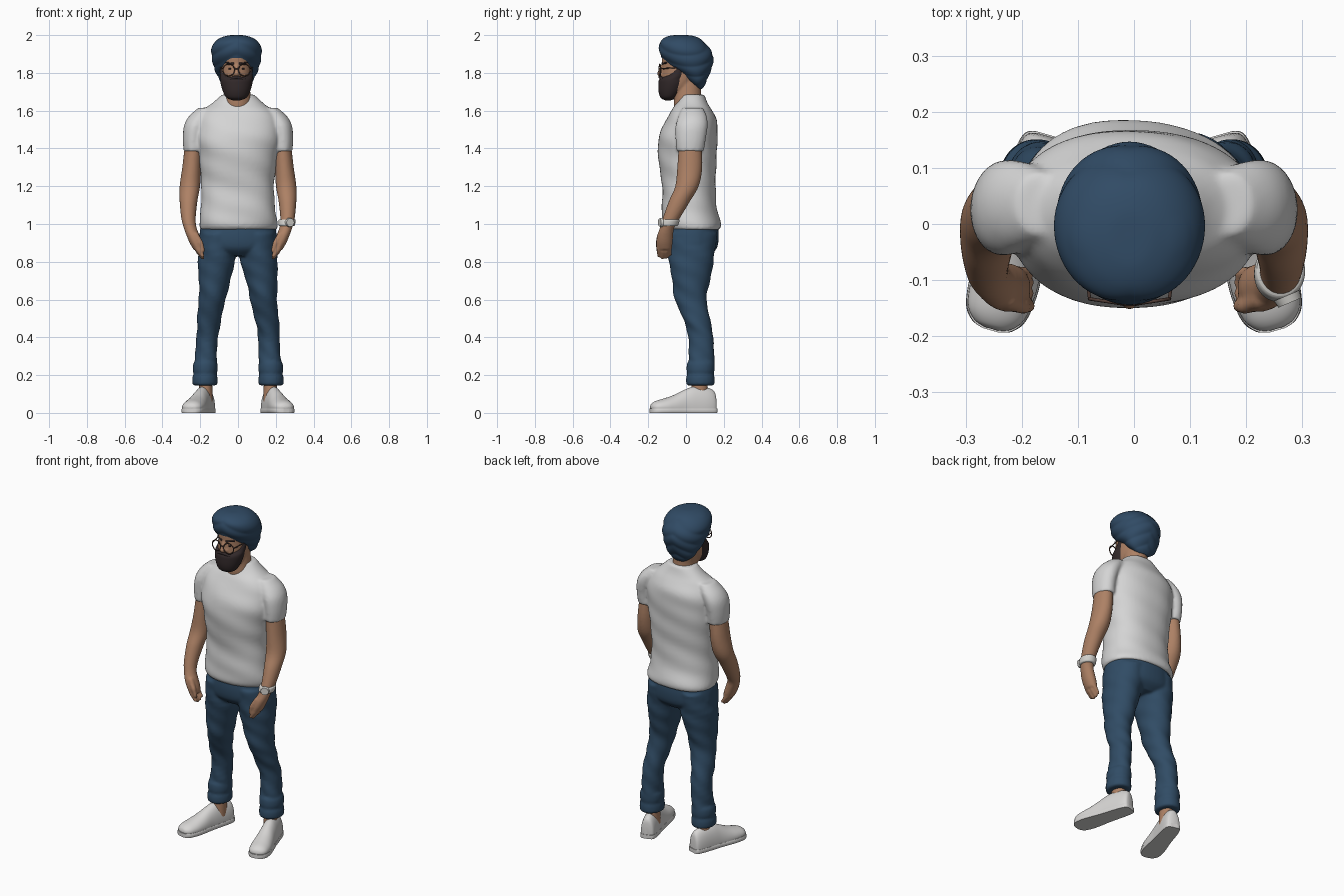
import bpy, bmesh, math
from mathutils import Vector, Matrix

if "Cube" in bpy.data.objects:
    bpy.data.objects.remove(bpy.data.objects["Cube"])

def material(name, r, g, b):
    m = bpy.data.materials.new(name)
    m.diffuse_color = (r, g, b, 1)
    m.use_nodes = True
    m.node_tree.nodes["Principled BSDF"].inputs["Base Color"].default_value = m.diffuse_color
    return m

WHITE = material("light_grey_cotton", .66, .66, .66)
SHOE = material("shoe_white", .68, .67, .66)
DENIM = material("denim_blue", .03, .072, .13)
CLOTH = material("turban_blue", .03, .07, .13)
SKIN = material("tan_skin", .42, .22, .13)
HAIR = material("dark_brown_hair", .032, .022, .023)
FRAME = material("brown_frames", .08, .045, .035)
STEEL = material("pale_metal", .66, .65, .62)

def spline(secs, steps):
    """Catmull-Rom through the cross-sections."""
    out = []
    for i in range(len(secs) - 1):
        p = [secs[max(0, min(len(secs) - 1, i + k))] for k in (-1, 0, 1, 2)]
        for j in range(steps):
            t = j / steps
            out.append([.5 * (2*b + (c-a)*t + (2*a-5*b+4*c-d)*t*t + (3*b-a-3*c+d)*t**3)
                        for a, b, c, d in zip(*p)])
    return out + [list(secs[-1])]

def loft(bm, secs, side=1, n=40, steps=5, power=2.0, warp=None):
    """Sections are (cx, cy, z, rx, ry); side=-1 mirrors in x."""
    rings = []
    for cx, cy, z, rx, ry in spline(secs, steps):
        ring = []
        for k in range(n):
            a = math.tau * k / n
            c, s = math.cos(a), math.sin(a)
            v = Vector((side * (cx + max(rx, .002) * math.copysign(abs(c) ** (2/power), c)),
                        cy + max(ry, .002) * math.copysign(abs(s) ** (2/power), s), z))
            if warp:
                v = warp(v, Vector((side * c, s, 0)))
            ring.append(bm.verts.new(v))
        rings.append(ring)
    for a, b in zip(rings, rings[1:]):
        for k in range(n):
            bm.faces.new((a[k], a[(k+1) % n], b[(k+1) % n], b[k]))
    bm.faces.new(rings[0][::-1])
    bm.faces.new(rings[-1])

def ball(bm, p, r, scale=(1, 1, 1)):
    bmesh.ops.create_uvsphere(bm, u_segments=16, v_segments=10, radius=r,
                              matrix=Matrix.Translation(p) @ Matrix.Diagonal((*scale, 1)))

def limb(bm, p, q, r1, r2):
    """Round-ended tube between two points."""
    p, q = Vector(p), Vector(q)
    d = q - p
    rot = d.to_track_quat('Z', 'Y').to_matrix().to_4x4()
    bmesh.ops.create_cone(bm, cap_ends=True, segments=14, radius1=r1, radius2=r2, depth=d.length,
                          matrix=Matrix.Translation((p + q) / 2) @ rot)
    ball(bm, p, r1)
    ball(bm, q, r2)

def finish(bm, name, mat, voxel=0, smooth=3, angle=50):
    bmesh.ops.recalc_face_normals(bm, faces=bm.faces)
    me = bpy.data.meshes.new(name)
    bm.to_mesh(me)
    bm.free()
    me.materials.append(mat)
    ob = bpy.data.objects.new(name, me)
    bpy.context.collection.objects.link(ob)
    for f in me.polygons:
        f.use_smooth = True
    if voxel:
        r = ob.modifiers.new("blend", 'REMESH')
        r.mode, r.voxel_size, r.use_smooth_shade = 'VOXEL', voxel, True
        s = ob.modifiers.new("soften", 'SMOOTH')
        s.iterations, s.factor = smooth, .5
    else:
        bpy.context.view_layer.objects.active = ob
        ob.select_set(True)
        bpy.ops.object.shade_smooth_by_angle(angle=math.radians(angle))
        ob.select_set(False)
    return ob

def creases(amp, freq):
    return lambda v, d: v + d * amp * math.sin(freq * v.z + 3 * math.atan2(d.y, d.x)) * math.sin(17 * v.z)

# T-shirt: torso blended with both sleeves
bm = bmesh.new()
loft(bm, [(0, .035, .97, .203, .145), (0, .028, 1.0, .207, .157), (0, .016, 1.08, .197, .146),
          (0, .015, 1.2, .192, .141), (0, .01, 1.33, .205, .153), (0, .01, 1.45, .222, .156),
          (0, .025, 1.54, .215, .138), (0, .028, 1.6, .185, .108), (0, .033, 1.64, .135, .082),
          (0, .036, 1.685, .085, .06)], n=56, power=2.25, warp=creases(.004, 30))
for s in (1, -1):
    loft(bm, [(.235, .022, 1.385, .053, .073), (.238, .025, 1.45, .054, .08),
              (.226, .03, 1.52, .06, .085), (.2, .035, 1.57, .06, .075),
              (.165, .035, 1.615, .045, .055)], s)
finish(bm, "tshirt", WHITE, .009, 5)

# Jeans: hips blended with legs
bm = bmesh.new()
loft(bm, [(0, .03, .83, .1, .09), (0, .03, .87, .195, .132), (0, .03, .93, .205, .143),
          (0, .03, 1.0, .195, .138)], n=48, power=2.2)
for s in (1, -1):
    loft(bm, [(.1, .03, .95, .1, .135), (.113, .028, .8, .098, .118), (.125, .026, .7, .083, .1),
              (.136, .026, .6, .071, .084), (.152, .054, .5, .064, .071), (.163, .08, .4, .057, .066),
              (.17, .08, .27, .058, .068), (.175, .078, .16, .058, .068)], s, warp=creases(.004, 45))
    # rolled cuffs with a fold
    loft(bm, [(.175, .076, .145, .058, .068), (.175, .076, .155, .066, .075), (.175, .076, .19, .066, .075),
              (.174, .077, .205, .061, .07), (.174, .077, .225, .066, .074), (.173, .078, .26, .064, .073),
              (.172, .079, .275, .054, .064)], s)
finish(bm, "jeans", DENIM, .008, 3)

for s, label in ((1, "left"), (-1, "right")):
    # Arm with hand and curled fingers
    bm = bmesh.new()
    loft(bm, [(.235, .022, 1.43, .045, .06), (.245, .02, 1.3, .05, .066), (.255, .005, 1.2, .054, .062),
              (.262, -.035, 1.12, .047, .056), (.262, -.078, 1.03, .038, .045),
              (.253, -.1, .98, .034, .038), (.238, -.11, .94, .035, .042),
              (.222, -.114, .9, .034, .043), (.21, -.114, .865, .026, .038)], s)
    for y, drop in ((-.143, .01), (-.124, 0), (-.104, .003), (-.087, .016)):
        limb(bm, (s * .226, y, .9), (s * .212, y, .855 + drop), .014, .013)
        limb(bm, (s * .212, y, .855 + drop), (s * .187, y, .822 + drop), .013, .01)
    limb(bm, (s * .225, -.135, .94), (s * .198, -.147, .9), .018, .014)
    limb(bm, (s * .198, -.147, .9), (s * .186, -.146, .86), .014, .011)
    finish(bm, label + "_arm", SKIN, .006, 3)

    # Ankle
    bm = bmesh.new()
    loft(bm, [(.17, .07, .06, .036, .045), (.172, .072, .2, .034, .042)], s)
    finish(bm, label + "_ankle", SKIN)

    # Shoe upper and sole, lofted heel to toe and turned outwards
    place = Matrix.Translation((s * .203, -.008, 0)) @ Matrix.Rotation(s * math.radians(16), 4, 'Z')
    profile = [(-.172, .018, .07), (-.162, .037, .115), (-.12, .046, .135), (-.05, .049, .138),
               (0, .051, .122), (.06, .057, .094), (.11, .059, .077), (.155, .052, .064),
               (.178, .034, .05), (.186, .012, .035)]
    def upper(v, d):
        return place @ Vector((v.x, -v.z, max(v.y, .004)))
    def slab(v, d):
        return place @ Vector((v.x, -v.z, min(max(v.y, 0), .024)))
    bm = bmesh.new()
    loft(bm, [(0, .03, t, w, h - .03) for t, w, h in profile], s, warp=upper)
    finish(bm, label + "_shoe", SHOE)
    bm = bmesh.new()
    loft(bm, [(0, .012, t * 1.015, w + .003, .05) for t, w, h in profile], s, warp=slab)
    finish(bm, label + "_sole", SHOE, angle=35)

# Wristwatch
bm = bmesh.new()
loft(bm, [(.258, -.09, .99, .04, .045), (.258, -.09, .996, .044, .049),
          (.26, -.084, 1.018, .045, .05), (.26, -.082, 1.025, .041, .046)])
bmesh.ops.create_cone(bm, cap_ends=True, segments=24, radius1=.025, radius2=.022, depth=.014,
                      matrix=Matrix.Translation((.275, -.134, 1.008)) @ Matrix.Rotation(.4, 4, 'Z')
                      @ Matrix.Rotation(math.pi / 2, 4, 'X'))
finish(bm, "wristwatch", STEEL)

# Neck, head and nose
X = -.008
bm = bmesh.new()
loft(bm, [(0, .012, 1.58, .07, .07), (0, .01, 1.64, .072, .075), (0, .008, 1.69, .066, .072),
          (X, .005, 1.76, .066, .075), (X, .01, 1.82, .06, .07)])
loft(bm, [(X, -.06, 1.67, .04, .05), (X, -.045, 1.72, .069, .082), (X, -.03, 1.78, .079, .1),
          (X, -.025, 1.84, .081, .102), (X, -.02, 1.9, .08, .106), (X, -.01, 1.95, .06, .08)])
limb(bm, (X, -.126, 1.835), (X, -.137, 1.797), .009, .016)
for s in (1, -1):
    ball(bm, (X + s * .014, -.13, 1.792), .01)
finish(bm, "head", SKIN, .006, 2)

# Beard tapering up into sideburns
bm = bmesh.new()
loft(bm, [(X, -.095, 1.655, .02, .016), (X, -.092, 1.668, .052, .042), (X, -.082, 1.7, .071, .063),
          (X, -.072, 1.74, .083, .074), (X, -.066, 1.768, .086, .074), (X, -.047, 1.79, .086, .06),
          (X, -.025, 1.84, .086, .03)])
for s in (1, -1):
    limb(bm, (X, -.137, 1.777), (X + s * .04, -.125, 1.766), .009, .008)
finish(bm, "beard", HAIR)

# Eyebrows and eyes
bm = bmesh.new()
for s in (1, -1):
    limb(bm, (X + s * .018, -.125, 1.85), (X + s * .056, -.104, 1.853), .006, .004)
    ball(bm, (X + s * .034, -.117, 1.822), .007, (1.3, .8, .7))
finish(bm, "brows_and_eyes", HAIR)

# Turban with wrapped pleats rising to a peak over the forehead
def pleats(v, d):
    return v + d * .005 * (abs(math.sin((v.z + .55 * abs(v.x - X)) * 48)) - .5)
bm = bmesh.new()
loft(bm, [(X, .068, 1.715, .03, .015), (X, .064, 1.735, .066, .034), (X, .056, 1.765, .09, .056),
          (X, .042, 1.8, .108, .084), (X, .022, 1.84, .122, .118), (X, .008, 1.88, .13, .136),
          (X, -.005, 1.92, .132, .136), (X, -.02, 1.96, .119, .118), (X, -.024, 1.985, .088, .09),
          (X, -.026, 1.998, .045, .05), (X, -.026, 2.0, .004, .004)], n=64, steps=7, warp=pleats)
finish(bm, "turban", CLOTH, angle=80)

# Glasses: two rims, a bridge and side arms
for s, label in ((1, "left"), (-1, "right")):
    bpy.ops.mesh.primitive_torus_add(major_segments=32, minor_segments=8, major_radius=.031,
                                     minor_radius=.003, location=(X + s * .041, -.138, 1.815),
                                     rotation=(math.pi / 2, 0, s * .15))
    rim = bpy.context.object
    rim.name = label + "_glasses_rim"
    rim.data.materials.append(FRAME)
    bpy.ops.object.shade_smooth()
    rim.select_set(False)
bm = bmesh.new()
limb(bm, (X - .011, -.143, 1.822), (X + .011, -.143, 1.822), .003, .003)
for s in (1, -1):
    limb(bm, (X + s * .071, -.133, 1.822), (X + s * .088, -.02, 1.83), .003, .003)
finish(bm, "glasses_arms", FRAME)
